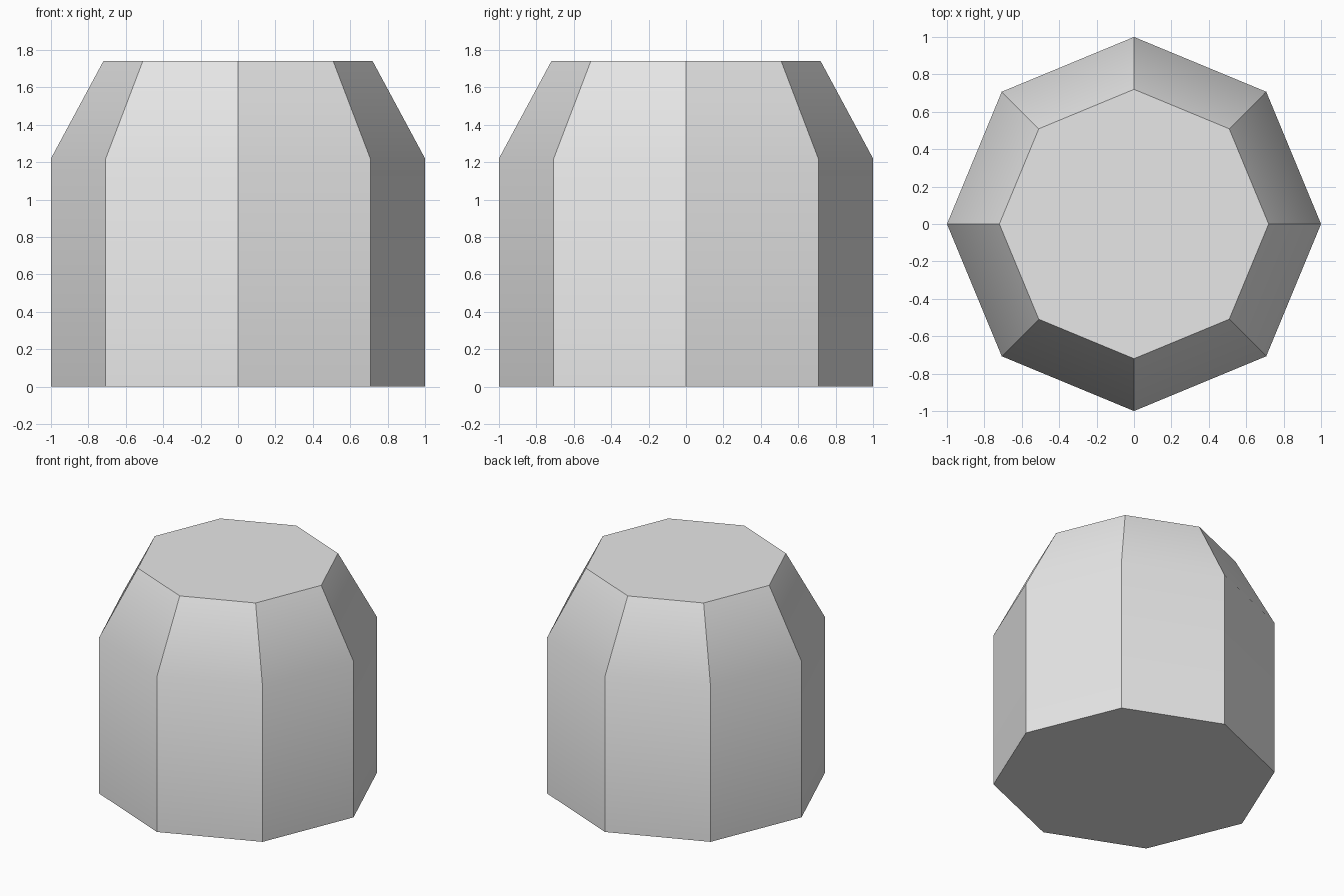
import bpy
import bmesh
import math

old = bpy.data.objects.get("Cube")
if old:
    bpy.data.objects.remove(old, do_unlink=True)

SIDES = 8
PROFILE = [(1.0, 0.0), (1.0, 1.22), (0.72, 1.74)]  # radius, height


def make_material(name, color):
    mat = bpy.data.materials.new(name)
    mat.use_nodes = True
    mat.diffuse_color = color
    mat.node_tree.nodes["Principled BSDF"].inputs["Base Color"].default_value = color
    return mat


def ring(bm, radius, height):
    step = math.tau / SIDES
    return [bm.verts.new((radius * math.cos(i * step), radius * math.sin(i * step), height))
            for i in range(SIDES)]


# Octagonal body with a tapered shoulder and flat caps
bm = bmesh.new()
rings = [ring(bm, r, z) for r, z in PROFILE]
for low, high in zip(rings, rings[1:]):
    for i in range(SIDES):
        j = (i + 1) % SIDES
        bm.faces.new((low[i], low[j], high[j], high[i]))
bm.faces.new(reversed(rings[0]))
bm.faces.new(rings[-1])

mesh = bpy.data.meshes.new("tapered_octagonal_body")
bm.to_mesh(mesh)
bm.free()
body = bpy.data.objects.new("tapered_octagonal_body", mesh)
bpy.context.collection.objects.link(body)
mesh.materials.append(make_material("light_grey", (0.8, 0.8, 0.8, 1.0)))

# Soft shoulder bend, crisp corner edges
bpy.ops.object.select_all(action="DESELECT")
body.select_set(True)
bpy.context.view_layer.objects.active = body
bpy.ops.object.shade_smooth_by_angle(angle=math.radians(30))
